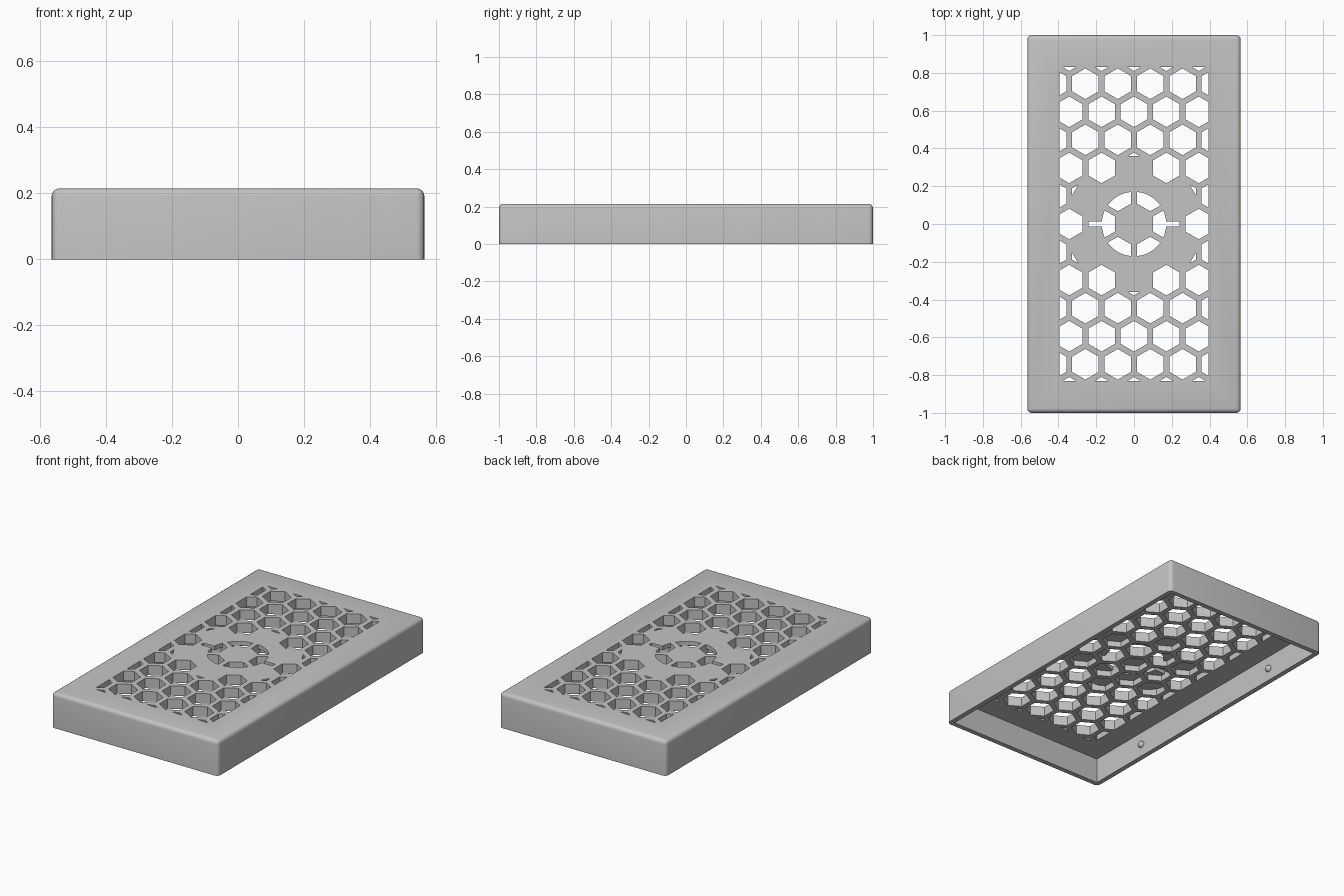
import bpy, bmesh, math

W, L, H = 1.13, 2.0, 0.215          # outer size
WALL, PLATE, CAP = 0.03, 0.06, 0.025
PITCH, HEX_R = 0.1715, 0.081        # honeycomb spacing and cell radius
WIN_X, WIN_Y = 0.395, 0.83          # honeycomb window half sizes
RING_R, CAP_R = 0.17, 0.36          # round vent and central cap
BAR = 0.013                         # half width of the side slots

if "Cube" in bpy.data.objects:
    bpy.data.objects.remove(bpy.data.objects["Cube"])

grey = bpy.data.materials.new("light_grey")
grey.use_nodes = True
COLOUR = (0.55, 0.55, 0.55, 1)
grey.diffuse_color = COLOUR
grey.node_tree.nodes["Principled BSDF"].inputs["Base Color"].default_value = COLOUR


def make_object(name, bm):
    bmesh.ops.recalc_face_normals(bm, faces=bm.faces)
    mesh = bpy.data.meshes.new(name)
    bm.to_mesh(mesh)
    bm.free()
    mesh.materials.append(grey)
    obj = bpy.data.objects.new(name, mesh)
    bpy.context.collection.objects.link(obj)
    return obj


def add_box(bm, x, y, z0, z1):
    geo = bmesh.ops.create_cube(bm, size=1)
    for v in geo["verts"]:
        v.co = (v.co.x * x, v.co.y * y, z0 + (v.co.z + 0.5) * (z1 - z0))


def clip(poly, nx, ny, d):
    """Keep the part of a polygon where nx*x + ny*y <= d."""
    out = []
    for i, b in enumerate(poly):
        a = poly[i - 1]
        da, db = nx * a[0] + ny * a[1] - d, nx * b[0] + ny * b[1] - d
        if (da <= 0) != (db <= 0):
            t = da / (da - db)
            out.append((a[0] + t * (b[0] - a[0]), a[1] + t * (b[1] - a[1])))
        if db <= 0:
            out.append(b)
    return out


def clip_window(poly):
    for nx, ny, d in ((1, 0, WIN_X), (-1, 0, WIN_X), (0, 1, WIN_Y), (0, -1, WIN_Y)):
        poly = clip(poly, nx, ny, d)
    return poly


def clip_disc(poly, r, n=48):
    for i in range(n):
        a = math.tau * (i + 0.5) / n
        poly = clip(poly, math.cos(a), math.sin(a), r)
    return poly


def add_prism(bm, poly, z0, z1):
    if len(poly) < 3:
        return
    low = [bm.verts.new((x, y, z0)) for x, y in poly]
    top = [bm.verts.new((x, y, z1)) for x, y in poly]
    bm.faces.new(low[::-1])
    bm.faces.new(top)
    for i in range(len(poly)):
        bm.faces.new((low[i - 1], low[i], top[i], top[i - 1]))


def cut(target, cutter):
    cutter.hide_render = True
    mod = target.modifiers.new("cut", "BOOLEAN")
    mod.operation, mod.solver, mod.object = "DIFFERENCE", "EXACT", cutter
    bpy.context.view_layer.objects.active = target
    bpy.ops.object.modifier_apply(modifier=mod.name)
    bpy.data.objects.remove(cutter)


def smooth(obj):
    bpy.ops.object.select_all(action="DESELECT")
    obj.select_set(True)
    bpy.context.view_layer.objects.active = obj
    bpy.ops.object.shade_smooth_by_angle(angle=math.radians(30))


# Cover shell: rounded box, open at the bottom
bm = bmesh.new()
add_box(bm, W, L, 0, H)
edges = [e for e in bm.edges if max(v.co.z for v in e.verts) > 0.1]
bmesh.ops.bevel(bm, geom=edges, offset=0.024, segments=4, profile=0.5, affect="EDGES")
cover = make_object("vented_cover", bm)

bm = bmesh.new()
add_box(bm, W - 2 * WALL, L - 2 * WALL, -0.1, H - PLATE)
cut(cover, make_object("cavity_cutter", bm))

# Honeycomb: open cells, blind cells under the central cap, and vent slots
through, pockets, bars = bmesh.new(), bmesh.new(), bmesh.new()
Z0, Z1 = H - PLATE - 0.05, H + 0.05
for row in range(-6, 7):
    for col in range(-3, 4):
        cx = (col + 0.5 * (row % 2)) * PITCH
        cy = row * PITCH * math.sqrt(3) / 2
        hexagon = [(cx + HEX_R * math.sin(i * math.tau / 6),
                    cy - HEX_R * math.cos(i * math.tau / 6)) for i in range(6)]
        dist = math.hypot(cx, cy)
        if dist > 1.9 * PITCH:
            add_prism(through, clip_window(hexagon), Z0, Z1)
            continue
        add_prism(pockets, hexagon, Z0, H - CAP)
        if dist > 1.5 * PITCH:      # outer tip left open beyond the cap
            add_prism(through, clip(hexagon, -cx / dist, -cy / dist, -CAP_R), Z0, Z1)
        elif dist > 0.5 * PITCH:    # slot of the round vent
            add_prism(through, clip_disc(hexagon, RING_R), Z0, Z1)
            if row == 0:            # straight side slot
                s = math.copysign(1, cx)
                bar = clip(clip(hexagon, 0, 1, BAR), 0, -1, BAR)
                add_prism(bars, clip(bar, -s, 0, -0.15), Z0, Z1)

for name, bm in (("pocket_cutter", pockets), ("cell_cutter", through), ("bar_cutter", bars)):
    cut(cover, make_object(name, bm))
smooth(cover)

# Snap bumps on the inside of the long walls
for sx, side in ((1, "left"), (-1, "right")):
    for sy, end in ((-1, "front"), (1, "back")):
        bm = bmesh.new()
        bmesh.ops.create_uvsphere(bm, u_segments=20, v_segments=12, radius=0.021)
        for v in bm.verts:
            v.co.x += sx * (W / 2 - WALL)
            v.co.y += sy * 0.57
            v.co.z += 0.075
        smooth(make_object(f"snap_bump_{side}_{end}", bm))
